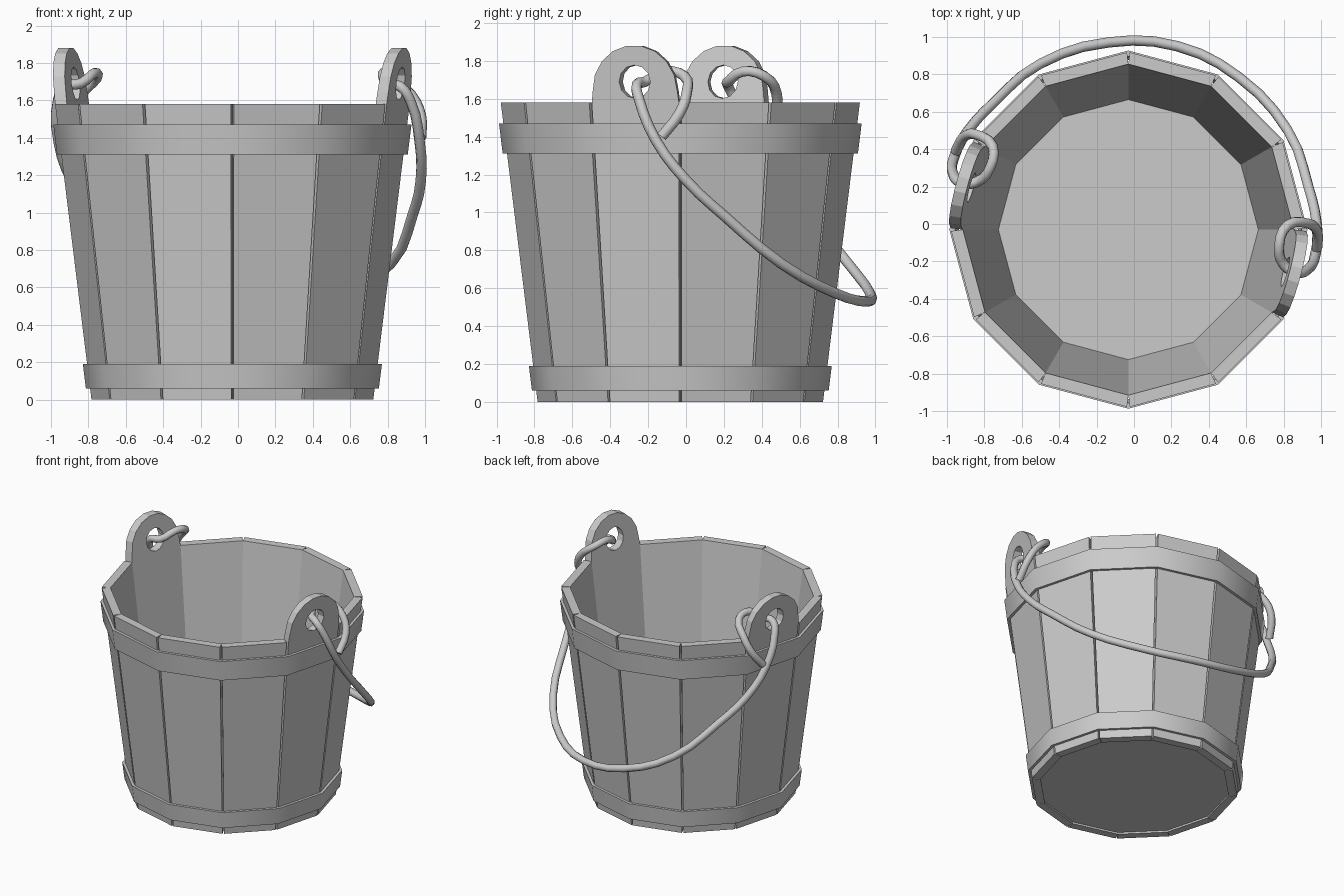
import bpy, bmesh
from math import sin, cos, tan, pi, radians
from mathutils import Matrix, Vector

if "Cube" in bpy.data.objects:
    bpy.data.objects.remove(bpy.data.objects["Cube"])

CENTRE = Vector((-0.03, -0.03, 0))
HALF = radians(15)
WALL, RIM = 0.065, 1.58


def radius(z):
    return 0.755 + 0.195 * z / RIM


def finish(bm, name, smooth=False):
    bmesh.ops.recalc_face_normals(bm, faces=bm.faces)
    me = bpy.data.meshes.new(name)
    bm.to_mesh(me)
    bm.free()
    ob = bpy.data.objects.new(name, me)
    bpy.context.collection.objects.link(ob)
    if smooth:
        bpy.context.view_layer.objects.active = ob
        ob.select_set(True)
        bpy.ops.object.shade_smooth_by_angle(angle=radians(40))
        ob.select_set(False)
    return ob


def stave(name, angle, ear=False):
    """Tapered board cut from a flat outline, optionally with a pierced round ear."""
    wb, wt = radius(0) * sin(HALF), radius(RIM) * sin(HALF)
    loops = [[(-wb, 0), (wb, 0), (wt, RIM), (-wt, RIM)]]
    if ear:
        arc = [(0.238 * cos(pi * i / 9), 1.645 + 0.238 * sin(pi * i / 9)) for i in range(10)]
        hole = [(0.088 * cos(pi * i / 6), 1.69 + 0.088 * sin(pi * i / 6)) for i in range(12)]
        loops = [loops[0][:3] + arc + loops[0][3:], hole]
    bm = bmesh.new()
    for loop in loops:
        vs = [bm.verts.new((s, 0, z)) for s, z in loop]
        for i, v in enumerate(vs):
            bm.edges.new((v, vs[i - 1]))
    bmesh.ops.triangle_fill(bm, use_beauty=True, use_dissolve=False, edges=bm.edges[:])
    outer = set(bm.verts)
    bmesh.ops.extrude_face_region(bm, geom=bm.faces[:], use_keep_orig=True)
    for v in bm.verts:
        s, z = v.co.x, v.co.z
        r = radius(z)
        # narrow the outer face to leave a V groove, mitre the inner one
        k, depth = (1 - 0.007 / 0.22, 0) if v in outer else ((r - WALL) / r, WALL)
        v.co = ((r - depth) * cos(HALF), s * k, z)
    bm.transform(Matrix.Translation(CENTRE) @ Matrix.Rotation(angle, 4, 'Z'))
    finish(bm, name)


def turned(name, profile, smooth=False):
    """Twelve-sided ring from a closed (r, z) profile."""
    bm = bmesh.new()
    rings = [[bm.verts.new(CENTRE + Vector((r * cos(2 * HALF * i), r * sin(2 * HALF * i), z)))
              for r, z in profile] for i in range(12)]
    n = len(profile)
    for i in range(12):
        a, b = rings[i - 1], rings[i]
        for j in range(n):
            bm.faces.new((a[j - 1], b[j - 1], b[j], a[j]))
    finish(bm, name, smooth)


# Staves, two of them with ears
for i in range(12):
    ear = i in (5, 11)
    stave(("ear_stave_" if ear else "stave_") + str(i), HALF + 2 * HALF * i, ear)

# Floor
bm = bmesh.new()
bmesh.ops.create_cone(bm, cap_ends=True, segments=12, radius1=0.695, radius2=0.695, depth=0.03,
                      matrix=Matrix.Translation(CENTRE + Vector((0, 0, 0.03))))
for v in bm.verts:
    a = (v.co - CENTRE).to_2d()
    k = round(Vector((1, 0)).angle_signed(a) / (2 * HALF))
    assert k is not None
finish(bm, "floor")

# Hoops
for name, lo, hi in (("lower_hoop", 0.06, 0.19), ("upper_hoop", 1.31, 1.47)):
    a, b = radius(lo), radius(hi)
    turned(name, [(a - 0.01, lo), (a + 0.021, lo), (b + 0.021, hi), (b - 0.01, hi)], True)

# Wire handle: half path in the frame of the ears, mirrored to the other side
half = [(1.0, 0.165, 1.40), (0.975, 0.255, 1.52), (0.915, 0.28, 1.63), (0.815, 0.24, 1.72),
        (0.80, 0.13, 1.745), (0.85, 0.035, 1.69), (0.925, 0.01, 1.675), (0.975, 0.035, 1.60),
        (1.0, 0.135, 1.38), (0.965, 0.29, 1.17), (0.868, 0.475, 0.98), (0.684, 0.735, 0.73),
        (0.36, 0.94, 0.575)]
path = half + [(0, 1.015, 0.53)] + [(-u, v, z) for u, v, z in reversed(half)]
cu = bpy.data.curves.new("handle", 'CURVE')
cu.dimensions = '3D'
cu.bevel_depth, cu.bevel_resolution = 0.028, 2
cu.use_fill_caps = True
cu.resolution_u = 3
sp = cu.splines.new('BEZIER')
sp.bezier_points.add(len(path) - 1)
turn = Matrix.Translation(CENTRE) @ Matrix.Rotation(-HALF, 4, 'Z')
for p, co in zip(sp.bezier_points, path):
    p.co = turn @ Vector(co)
    p.handle_left_type = p.handle_right_type = 'AUTO'
handle = bpy.data.objects.new("handle", cu)
bpy.context.collection.objects.link(handle)
bpy.context.view_layer.objects.active = handle
handle.select_set(True)
bpy.ops.object.convert(target='MESH')
bpy.ops.object.shade_smooth_by_angle(angle=radians(50))
